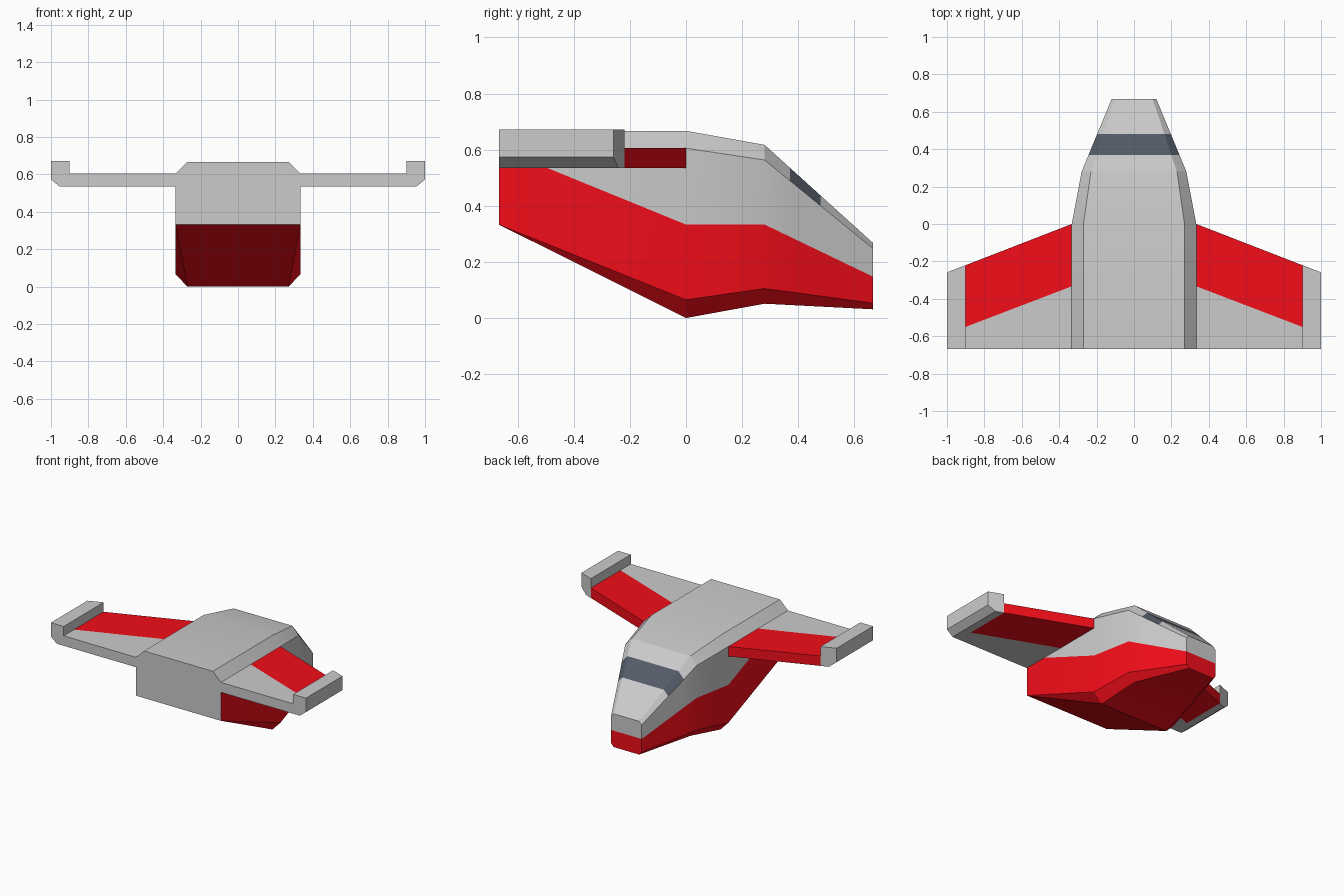
import bpy, bmesh, math

if "Cube" in bpy.data.objects:
    bpy.data.objects.remove(bpy.data.objects["Cube"])


def material(name, color):
    m = bpy.data.materials.new(name)
    m.diffuse_color = (*color, 1)
    m.use_nodes = True
    m.node_tree.nodes["Principled BSDF"].inputs["Base Color"].default_value = m.diffuse_color
    return m


GREY, RED, GLASS = 0, 1, 2
MATS = [material("grey_paint", (0.58, 0.58, 0.58)),
        material("red_paint", (0.9, 0.004, 0.01)),
        material("dark_glass", (0.09, 0.107, 0.14))]


def loft(name, rings, paint, end_caps, mirror=False):
    """Skin rings of 3D points; paint(segment, side) gives the material slot.
    end_caps lists (ring index, point indices, slot)."""
    bm = bmesh.new()
    vs = [[bm.verts.new(p) for p in ring] for ring in rings]
    n = len(rings[0])
    for s in range(len(rings) - 1):
        for j in range(n):
            k = (j + 1) % n
            f = bm.faces.new((vs[s][j], vs[s][k], vs[s + 1][k], vs[s + 1][j]))
            f.material_index = paint(s, j)
    for r, ids, slot in end_caps:
        bm.faces.new([vs[r][i] for i in ids]).material_index = slot
    bmesh.ops.remove_doubles(bm, verts=bm.verts[:], dist=1e-4)
    bmesh.ops.recalc_face_normals(bm, faces=bm.faces[:])
    # soften only the shallow bends, keep every real edge crisp
    for f in bm.faces:
        f.smooth = True
    for e in bm.edges:
        e.smooth = e.calc_face_angle(math.pi) < math.radians(16)
    me = bpy.data.meshes.new(name)
    bm.to_mesh(me)
    bm.free()
    for m in MATS:
        me.materials.append(m)
    ob = bpy.data.objects.new(name, me)
    bpy.context.collection.objects.link(ob)
    if mirror:
        ob.modifiers.new("mirror", 'MIRROR').use_mirror_merge = False
    return ob


# Fuselage: y, inner bottom, half width, inner top, then five heights
BACK, W = -0.667, 0.333
tail = (BACK, W, W, 0.27, 0.333, 0.333, 0.605, 0.605, 0.667)
mid = (0, 0.27, W, 0.27, 0, 0.065, 0.333, 0.605, 0.667)
brow = (0.28, 0.23, 0.28, 0.23, 0.051, 0.105, 0.333, 0.563, 0.617)
nose = (0.667, 0.1, 0.12, 0.1, 0.031, 0.053, 0.147, 0.247, 0.267)


def between(a, b, y):
    t = (y - a[0]) / (b[0] - a[0])
    return tuple(p + (q - p) * t for p, q in zip(a, b))


def body_ring(section):
    y, xb, xw, xt, *zs = section
    half = [(x, y, z) for x, z in zip((xb, xw, xw, xw, xt), zs)]
    return half + [(-x, y, z) for x, y, z in reversed(half)]


def body_paint(s, j):
    if s == 3 and j in (3, 4, 5):
        return GLASS
    return RED if j in (0, 1, 7, 8, 9) else GREY


sections = [tail, mid, brow, between(brow, nose, 0.37),
            between(brow, nose, 0.48), nose]
loft("fuselage", [body_ring(s) for s in sections], body_paint,
     [(0, range(1, 9), GREY),
      (-1, (0, 1, 2, 7, 8, 9), RED), (-1, range(2, 8), GREY)])

# Wings: swept slab with a red leading stripe above and below
LOW, HIGH = 0.535, 0.605


def wing_ring(x, lead, stripe):
    ys = (lead, stripe, BACK)
    return [(x, y, HIGH) for y in ys] + [(x, y, LOW) for y in reversed(ys)]


loft("wings", [wing_ring(W, 0, -0.333), wing_ring(0.9, -0.22, -0.55)],
     lambda s, j: RED if j in (0, 4, 5) else GREY,
     [(0, range(6), GREY), (1, range(6), GREY)], mirror=True)

# Wing tip rails with a bevelled lower outer edge
profile = [(0.9, LOW), (0.953, LOW), (1, 0.573), (1, 0.672), (0.9, 0.672)]
loft("wing_tips",
     [[(x, BACK, z) for x, z in profile],
      [(x, -0.388 * (x - W), z) for x, z in profile]],
     lambda s, j: GREY,
     [(0, range(5), GREY), (1, range(5), GREY)], mirror=True)
